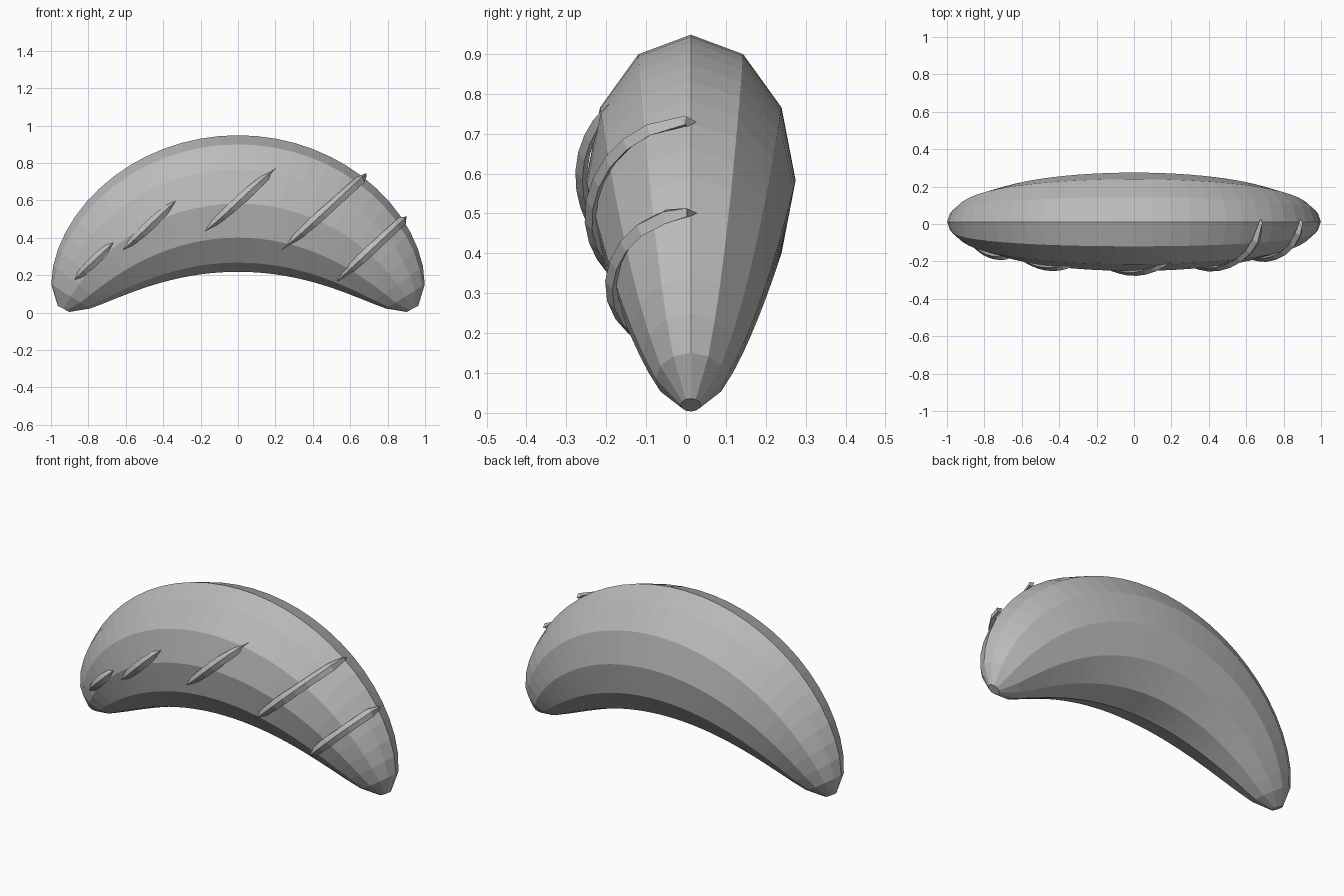
import bpy
import bmesh
from math import sin, cos, pi, radians, atan2, hypot, sqrt
from mathutils import Vector

old = bpy.data.objects.get("Cube")
if old:
    bpy.data.objects.remove(old, do_unlink=True)

# The spine is an arc in the xz plane
ARC, ARC_Z, END = 1.054, -0.471, radians(62.25)
MID_Y, FLAT = 0.012, 0.72
SIDES, RINGS = 12, 30

grey = bpy.data.materials.new("plain grey")
grey.use_nodes = True
grey.diffuse_color = (0.5, 0.5, 0.5, 1)
bsdf = grey.node_tree.nodes["Principled BSDF"]
bsdf.inputs["Base Color"].default_value = (0.5, 0.5, 0.5, 1)
bsdf.inputs["Roughness"].default_value = 0.8


def radius(angle):
    """Thickness of the crescent, fat in the middle and blunt at the tips."""
    u = min(abs(angle) / END, 1)
    return 0.035 + 0.33 * (1 - u * u) ** 0.65


def loft(name, rings):
    """Skin a row of closed rings and cap both ends."""
    bm = bmesh.new()
    rows = [[bm.verts.new(p) for p in ring] for ring in rings]
    n = len(rows[0])
    for a, b in zip(rows, rows[1:]):
        for i in range(n):
            j = (i + 1) % n
            bm.faces.new((a[i], a[j], b[j], b[i]))
    bm.faces.new(rows[0])
    bm.faces.new(rows[-1])
    bmesh.ops.recalc_face_normals(bm, faces=bm.faces)
    mesh = bpy.data.meshes.new(name)
    bm.to_mesh(mesh)
    bm.free()
    mesh.materials.append(grey)
    obj = bpy.data.objects.new(name, mesh)
    bpy.context.collection.objects.link(obj)
    return obj


def body_ring(angle):
    r = radius(angle)
    ring = []
    for i in range(SIDES):
        t = 2 * pi * i / SIDES
        d = ARC + r * cos(t)
        ring.append((d * sin(angle), MID_Y + FLAT * r * sin(t), ARC_Z + d * cos(angle)))
    return ring


# Crescent body
loft("crescent_body", [body_ring(END * (2 * i / RINGS - 1)) for i in range(RINGS + 1)])


def front_surface(x, z):
    """Point and outward normal on the front of the body."""
    angle = atan2(x, z - ARC_Z)
    r = radius(angle)
    d = max(-0.995 * r, min(0.999 * r, hypot(x, z - ARC_Z) - ARC))
    y = -FLAT * sqrt(r * r - d * d)
    out = Vector((sin(angle), 0, cos(angle)))
    point = out * (ARC + d) + Vector((0, MID_Y + y, ARC_Z))
    normal = (out * d + Vector((0, y / FLAT ** 2, 0))).normalized()
    return point, normal


def band(name, start, end, wraps):
    """Ridged strip laid diagonally over the front of the body."""
    steps = 12
    spots = []
    for i in range(steps + 1):
        s = (1 - cos(pi * i / steps)) / 2
        x = start[0] + (end[0] - start[0]) * s
        z = start[1] + (end[1] - start[1]) * s
        spots.append((s, *front_surface(x, z)))
    rings = []
    for i, (s, p, n) in enumerate(spots):
        tangent = spots[min(i + 1, steps)][1] - spots[max(i - 1, 0)][1]
        side = n.cross(tangent).normalized()
        arch = sin(pi * s) ** 0.7 if 0 < s < 1 else 0
        lift, half = -0.01 + 0.037 * arch, 0.006 + 0.022 * arch
        if wraps and s > 0.5:
            # The upper end stays proud and flares into a small knot
            lift = 0.027
            half = 0.012 if i == steps - 1 else 0.026
        base = p + n * (lift - 0.018)
        rings.append([base + side * half, p + n * lift,
                      base - side * half, base - n * 0.012])
    loft(name, rings)


# Five diagonal bands, the last two reaching the top seam
bands = [
    ((-0.88, 0.17), (-0.66, 0.38), False),
    ((-0.62, 0.33), (-0.33, 0.60), False),
    ((-0.18, 0.43), (0.21, 0.78), False),
    ((0.23, 0.33), (0.68, 0.73), True),
    ((0.51, 0.15), (0.90, 0.51), True),
]
for number, (start, end, wraps) in enumerate(bands, 1):
    band("diagonal_band_%d" % number, start, end, wraps)
